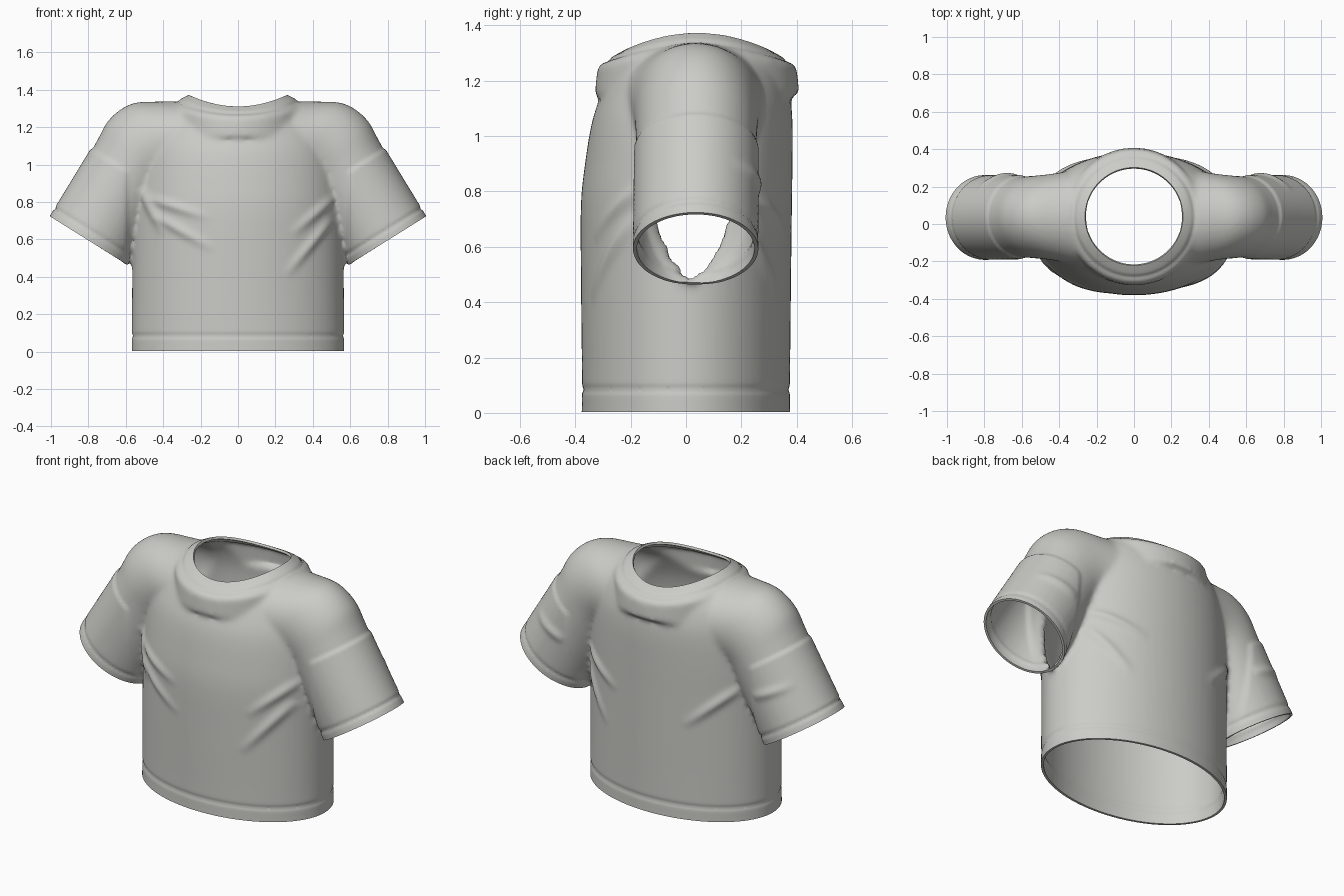
import bpy, bmesh, math
from mathutils import Vector

cube = bpy.data.objects.get("Cube")
if cube:
    bpy.data.objects.remove(cube, do_unlink=True)

fabric = bpy.data.materials.new("pale grey fabric")
fabric.use_nodes = True
COLOUR = (0.60, 0.60, 0.57, 1)
fabric.diffuse_color = COLOUR
fabric.node_tree.nodes["Principled BSDF"].inputs["Base Color"].default_value = COLOUR

SIDES = 64
NECK_Y, NECK_R = 0.04, 0.262
SLEEVE_END = Vector((1.0, 0, 0.72))
SLEEVE_DIR = Vector((0.53, 0, -0.848)).normalized()


def smooth_rows(rows, steps=4):
    """Catmull-Rom interpolation between rows of numbers."""
    out = []
    for i in range(len(rows) - 1):
        a, b = rows[max(i - 1, 0)], rows[i]
        c, d = rows[i + 1], rows[min(i + 2, len(rows) - 1)]
        for s in range(steps):
            t = s / steps
            out.append([q + 0.5 * t * (r - p + t * (2*p - 5*q + 4*r - w + t * (3*(q - r) + w - p)))
                        for p, q, r, w in zip(a, b, c, d)])
    return out + [rows[-1]]


def loft(bm, rings):
    """Closed solid through rings of points."""
    loops = [[bm.verts.new(p) for p in ring] for ring in rings]
    for a, b in zip(loops, loops[1:]):
        for i in range(SIDES):
            j = (i + 1) % SIDES
            bm.faces.new((a[i], a[j], b[j], b[i]))
    bm.faces.new(loops[0][::-1])
    bm.faces.new(loops[-1])


def circle():
    return [(math.cos(2 * math.pi * i / SIDES), math.sin(2 * math.pi * i / SIDES))
            for i in range(SIDES)]


def make_object(name, bm):
    bmesh.ops.recalc_face_normals(bm, faces=bm.faces)
    mesh = bpy.data.meshes.new(name)
    bm.to_mesh(mesh)
    bm.free()
    ob = bpy.data.objects.new(name, mesh)
    bpy.context.collection.objects.link(ob)
    return ob


def bake(ob):
    """Replace the mesh by its modified result."""
    graph = bpy.context.evaluated_depsgraph_get()
    mesh = bpy.data.meshes.new_from_object(ob.evaluated_get(graph))
    ob.modifiers.clear()
    ob.data = mesh


bm = bmesh.new()

# Torso: height, half width, front y, back y
torso = [(-0.1, 0.57, -0.38, 0.378), (0.1, 0.568, -0.376, 0.376), (0.5, 0.565, -0.38, 0.38),
         (0.75, 0.56, -0.38, 0.383), (0.9, 0.55, -0.365, 0.385), (1.05, 0.53, -0.34, 0.385),
         (1.15, 0.50, -0.305, 0.375), (1.25, 0.44, -0.255, 0.345), (1.32, 0.36, -0.2, 0.29)]
loft(bm, [[(hx * c, (f + b) / 2 + (b - f) / 2 * s, z) for c, s in circle()]
          for z, hx, f, b in smooth_rows(torso)])

# Shoulders and sleeves: top x, z, underside x, z, front y, back y
arm = [(0, 1.30, 0, 0.85, -0.28, 0.345), (0.25, 1.335, 0.12, 0.85, -0.255, 0.32),
       (0.42, 1.337, 0.2, 0.85, -0.22, 0.29), (0.57, 1.325, 0.27, 0.85, -0.195, 0.27),
       (0.69, 1.24, 0.32, 0.87, -0.185, 0.26), (0.775, 1.09, 0.4, 0.81, -0.18, 0.255),
       (1.0, 0.72, 0.595, 0.465, -0.183, 0.253), (1.06, 0.62, 0.655, 0.365, -0.183, 0.253)]
arm = smooth_rows(arm)
mirrored = [[-r[0], r[1], -r[2], *r[3:]] for r in arm[:0:-1]]
loft(bm, [[((xt + xb) / 2 + (xt - xb) / 2 * c, (f + b) / 2 + (b - f) / 2 * s,
            (zt + zb) / 2 + (zt - zb) / 2 * c) for c, s in circle()]
          for xt, zt, xb, zb, f, b in mirrored + arm])

# Collar: radius, height, rise at the sides
collar = [(0.37, 1.15, 0.0), (0.36, 1.25, 0.055), (0.31, 1.285, 0.065), (0.25, 1.318, 0.062)]
loft(bm, [[(r * c, NECK_Y + r * s, z + rise * c * c) for c, s in circle()]
          for r, z, rise in collar])

shirt = make_object("shirt", bm)

# Fuse the solids into one soft surface
remesh = shirt.modifiers.new("fuse", 'REMESH')
remesh.mode = 'VOXEL'
remesh.voxel_size = 0.013
soften = shirt.modifiers.new("soften", 'SMOOTH')
soften.iterations = 10
bake(shirt)

# Folds: start x, z, end x, z, side (front -1, back 1), height
folds = [(-0.52, 0.88, -0.40, 0.62, -1, 0.016), (-0.48, 0.82, -0.14, 0.71, -1, 0.014),
         (-0.45, 0.73, -0.12, 0.54, -1, 0.013), (0.50, 0.71, 0.25, 0.40, -1, 0.015),
         (0.52, 0.83, 0.28, 0.62, -1, 0.014), (0.50, 0.80, 0.20, 0.66, 1, 0.015),
         (0.50, 0.70, 0.28, 0.42, 1, 0.013), (-0.50, 0.80, -0.22, 0.55, 1, 0.015),
         (0.62, 0.80, 0.84, 0.90, 1, 0.012), (-0.62, 0.80, -0.84, 0.90, 1, 0.012)]


def ridge(p, fold):
    x0, z0, x1, z1, side, height = fold
    if (p.y - 0.03) * side < 0.04:
        return 0
    a, d = Vector((x0, z0)), Vector((x1 - x0, z1 - z0))
    q = Vector((p.x, p.z)) - a
    t = q.dot(d) / d.length_squared
    if not 0 < t < 1:
        return 0
    off = abs(q.x * d.y - q.y * d.x) / d.length
    return height * math.sin(math.pi * t ** 0.7) * math.exp(-(off / 0.025) ** 2)


def groove(distance, depth=0.006, width=0.010):
    return -depth * math.exp(-(distance / width) ** 2)


def step(t):
    t = min(max(t, 0), 1)
    return t * t * (3 - 2 * t)


bm = bmesh.new()
bm.from_mesh(shirt.data)
bm.normal_update()
moves = []
for v in bm.verts:
    p = v.co
    move = sum(ridge(p, f) for f in folds)
    q = Vector((abs(p.x), 0, p.z))
    back = (SLEEVE_END - q).dot(SLEEVE_DIR)
    # Hem, sleeve and collar stitching, and the raised sleeve seam
    if abs(p.x) > 0.575 and p.z > 0.4:
        move += groove(back - 0.05) + 0.009 * step((0.435 - back) / 0.025) * step((abs(p.x) - 0.575) / 0.04)
    elif p.z < 0.2:
        move += groove(p.z - 0.085)
    if p.z > 1.1:
        move += groove(math.hypot(p.x, p.y - NECK_Y) - 0.325, 0.005)
    moves.append((v, v.normal * move))
for v, m in moves:
    v.co += m


def trim(point, normal, keep):
    """Cut away what lies past a plane, within the chosen faces."""
    faces = [f for f in bm.faces if keep(f.calc_center_median())]
    edges = {e for f in faces for e in f.edges}
    verts = {v for f in faces for v in f.verts}
    bmesh.ops.bisect_plane(bm, geom=[*verts, *edges, *faces], plane_co=point,
                           plane_no=normal, clear_outer=True)


# Open the hem and both sleeves
trim(Vector((0, 0, 0.004)), Vector((0, 0, -1)), lambda c: c.z < 0.2)
for side in (1, -1):
    flip = Vector((side, 1, 1))
    trim(SLEEVE_END * flip, SLEEVE_DIR * flip,
         lambda c: c.x * side > 0.58 and c.z > 0.25)

# Open the neck: cut along a round wall, then drop what is inside it
for i in range(SIDES):
    ang = 2 * math.pi * i / SIDES
    out = Vector((math.cos(ang), math.sin(ang), 0))
    centre = Vector((0, NECK_Y, 0))
    faces = [f for f in bm.faces if f.calc_center_median().z > 1.15 and
             (f.calc_center_median() - centre).xy.length < NECK_R + 0.03 and
             (f.calc_center_median() - centre).xy.normalized().dot(out.xy) > 0.99]
    edges = {e for f in faces for e in f.edges}
    verts = {v for f in faces for v in f.verts}
    bmesh.ops.bisect_plane(bm, geom=[*verts, *edges, *faces],
                           plane_co=centre + out * NECK_R, plane_no=out)
inside = [f for f in bm.faces if f.calc_center_median().z > 1.1 and
          (f.calc_center_median() - Vector((0, NECK_Y, 0))).xy.length < NECK_R]
bmesh.ops.delete(bm, geom=inside, context='FACES')
bm.to_mesh(shirt.data)
bm.free()

# Cloth thickness
cloth = shirt.modifiers.new("cloth", 'SOLIDIFY')
cloth.thickness = 0.014
cloth.offset = -1
bake(shirt)
shirt.data.materials.clear()
shirt.data.materials.append(fabric)

bpy.ops.object.select_all(action='DESELECT')
shirt.select_set(True)
bpy.context.view_layer.objects.active = shirt
bpy.ops.object.shade_smooth_by_angle(angle=math.radians(45))
